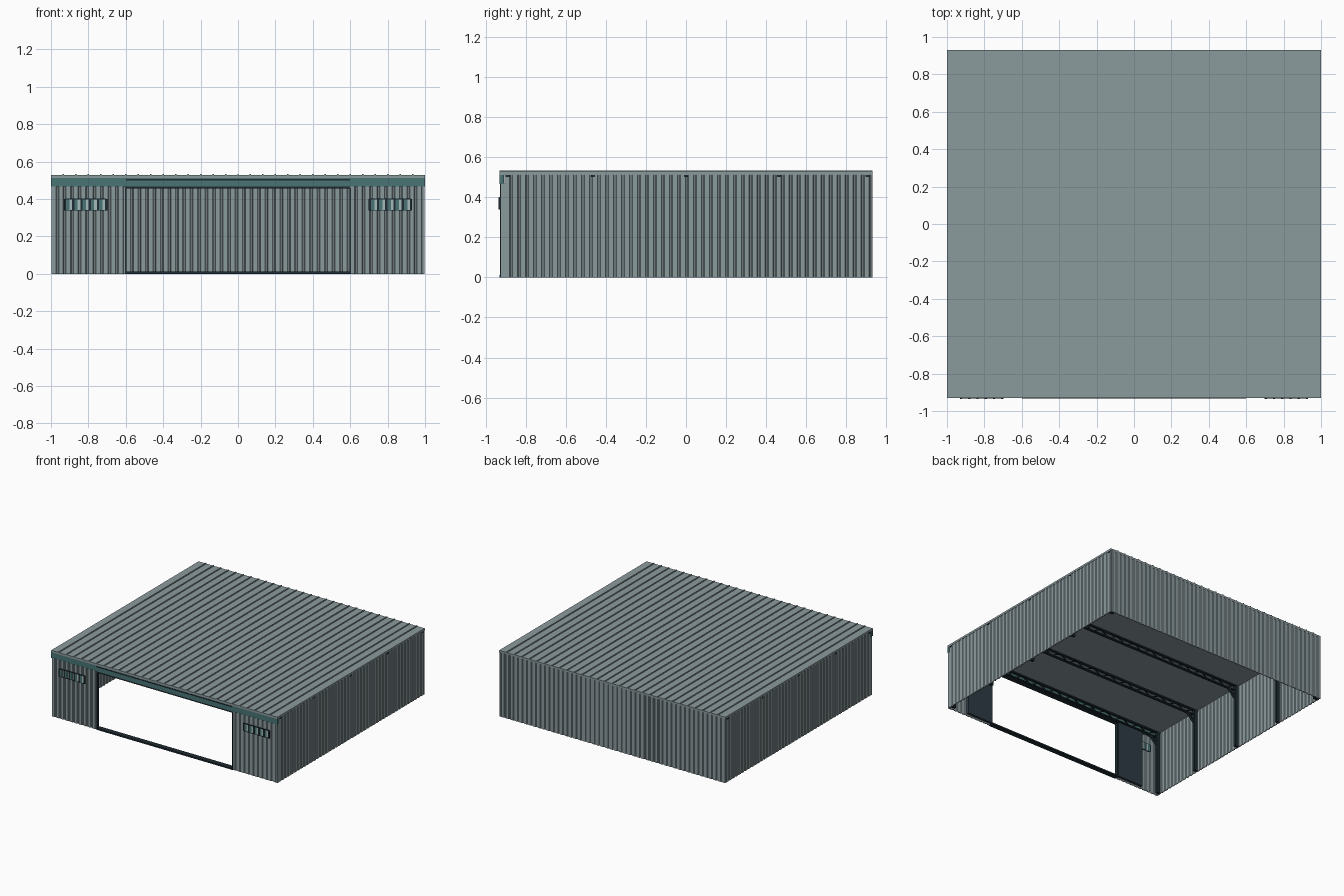
import bpy, bmesh, math
from mathutils import Vector

if "Cube" in bpy.data.objects:
    bpy.data.objects.remove(bpy.data.objects["Cube"])


def material(name, rgb):
    m = bpy.data.materials.new(name)
    m.diffuse_color = (*rgb, 1)
    m.use_nodes = True
    m.node_tree.nodes["Principled BSDF"].inputs["Base Color"].default_value = m.diffuse_color
    return m


CLAD = material("grey cladding", (0.26, 0.325, 0.34))
TEAL = material("teal trim", (0.068, 0.175, 0.175))
STEEL = material("dark steel", (0.013, 0.024, 0.032))
DOOR = material("navy door back", (0.027, 0.043, 0.06))
GLASS = material("pale glass", (0.38, 0.5, 0.5))


def finish(name, bm, mat):
    bmesh.ops.recalc_face_normals(bm, faces=bm.faces)
    me = bpy.data.meshes.new(name)
    bm.to_mesh(me)
    bm.free()
    me.materials.append(mat)
    ob = bpy.data.objects.new(name, me)
    bpy.context.collection.objects.link(ob)
    return ob


def prism(bm, pts, offset):
    """Extrude a flat polygon by an offset vector."""
    f = bm.faces.new([bm.verts.new(p) for p in pts])
    r = bmesh.ops.extrude_face_region(bm, geom=[f])
    verts = [v for v in r["geom"] if isinstance(v, bmesh.types.BMVert)]
    bmesh.ops.translate(bm, verts=verts, vec=Vector(offset))
    if f.is_valid is False:
        return


def add_box(bm, x0, x1, y0, y1, z0, z1):
    vs = bmesh.ops.create_cube(bm, size=1)["verts"]
    for v in vs:
        v.co = (x1 if v.co.x > 0 else x0, y1 if v.co.y > 0 else y0, z1 if v.co.z > 0 else z0)


def boxes(name, mat, *dims):
    bm = bmesh.new()
    for d in dims:
        add_box(bm, *d)
    return finish(name, bm, mat)


def corrugated(name, a, b, z0, z1, place, pitch=0.04, depth=0.005, thick=0.006):
    """Ribbed sheet from a to b; place(u, inward) gives the plan position."""
    n = max(1, round((b - a) / pitch))
    p = (b - a) / n
    line = []
    for i in range(n):
        for t, d in ((0, 0), (0.6, 0), (0.7, depth), (0.9, depth)):
            line.append((a + (i + t) * p, d))
    line.append((b, 0))
    bm = bmesh.new()
    rows = []
    for u, d in line:
        rows.append([bm.verts.new((*place(u, d + k), z)) for k, z in
                     ((0, z0), (0, z1), (thick, z1), (thick, z0))])
    for r, s in zip(rows, rows[1:]):
        for k in range(4):
            j = (k + 1) % 4
            bm.faces.new((r[k], s[k], s[j], r[j]))
    bm.faces.new(rows[0])
    bm.faces.new(rows[-1])
    return finish(name, bm, CLAD)


# Roof slab with raised seams running front to back
boxes("roof_slab", CLAD, (-1, 1, -0.93, 0.93, 0.512, 0.528))
boxes("roof_seams", CLAD, *[(i / 15 - 0.004, i / 15 + 0.004, -0.93, 0.93, 0.527, 0.534)
                            for i in range(-14, 15)])

# Ribbed walls
for s, side in ((-1, "left"), (1, "right")):
    corrugated(side + "_wall", -0.905, 0.93, 0, 0.512, lambda u, d: (s * (0.998 - d), u))
    boxes(side + "_front_corner", CLAD, (min(s * 0.985, s * 0.998), max(s * 0.985, s * 0.998),
                                         -0.926, -0.905, 0, 0.47))
    a, b = sorted((s * 0.6, s * 0.998))
    corrugated(side + "_front_wall", a, b, 0, 0.512, lambda u, d: (u, -0.926 + d))
corrugated("back_wall", -0.998, 0.998, 0, 0.512, lambda u, d: (u, 0.93 - d))

# Front header and door tracks
boxes("front_header", TEAL, (-1, 1, -0.93, -0.908, 0.467, 0.512))
boxes("door_tracks", STEEL,
      (-0.6, 0.6, -0.93, -0.89, 0, 0.012),
      (-0.6, 0.6, -0.929, -0.89, 0.456, 0.467),
      (-0.6, 0.6, -0.932, -0.92, 0.5, 0.508))

# Sliding doors parked behind the front walls, and opening jambs
for s, side in ((-1, "left"), (1, "right")):
    a, b = sorted((s * 0.603, s * 0.83))
    boxes(side + "_parked_door", DOOR, (a, b, -0.912, -0.892, 0.008, 0.46))
    a, b = sorted((s * 0.597, s * 0.603))
    boxes(side + "_jamb", STEEL, (a, b, -0.928, -0.9, 0, 0.46))

    # Louvred strip window: dark bars, alternating teal and pale panes
    x0, w, n = s * 0.815 - 0.11, 0.22, 5
    p = w / n
    bars = [(x0 + i * p - 0.006, x0 + i * p + 0.006, -0.936, -0.914, 0.34, 0.4)
            for i in range(n + 1)]
    bars += [(x0, x0 + w, -0.934, -0.914, z, z + 0.004) for z in (0.338, 0.398)]
    boxes(side + "_window_bars", STEEL, *bars)
    boxes(side + "_window_teal", TEAL, *[(x0 + i * p + 0.004, x0 + (i + 0.55) * p,
                                         -0.933, -0.914, 0.342, 0.398) for i in range(n)])
    boxes(side + "_window_glass", GLASS, *[(x0 + (i + 0.55) * p, x0 + (i + 1) * p - 0.004,
                                           -0.932, -0.914, 0.342, 0.398) for i in range(n)])

# Portal frames: columns, roof trusses and knee braces
for k, y in enumerate((-0.89, -0.465, 0, 0.465, 0.905)):
    bm = bmesh.new()
    h = 0.01
    add_box(bm, -1.001, 1.001, y - h, y + h, 0.502, 0.511)    # top chord
    add_box(bm, -0.97, 0.97, y - h, y + h, 0.462, 0.471)      # bottom chord
    for s in (-1, 1):
        a, b = sorted((s * 0.958, s * 0.988))
        add_box(bm, a, b, y - h, y + h, 0, 0.505)             # column
        prism(bm, [(s * 0.96, y - h, 0.4), (s * 0.96, y - h, 0.42),
                   (s * 0.91, y - h, 0.468), (s * 0.89, y - h, 0.468)], (0, 2 * h, 0))
    n = 24
    for i in range(n):                                        # web diagonals
        xa, xb = -0.95 + 1.9 * i / n, -0.95 + 1.9 * (i + 1) / n
        za, zb = (0.468, 0.505) if i % 2 else (0.505, 0.468)
        prism(bm, [(xa, y - 0.003, za - 0.003), (xb, y - 0.003, zb - 0.003),
                   (xb, y - 0.003, zb + 0.003), (xa, y - 0.003, za + 0.003)], (0, 0.006, 0))
    finish("portal_frame_%d" % (k + 1), bm, STEEL)
